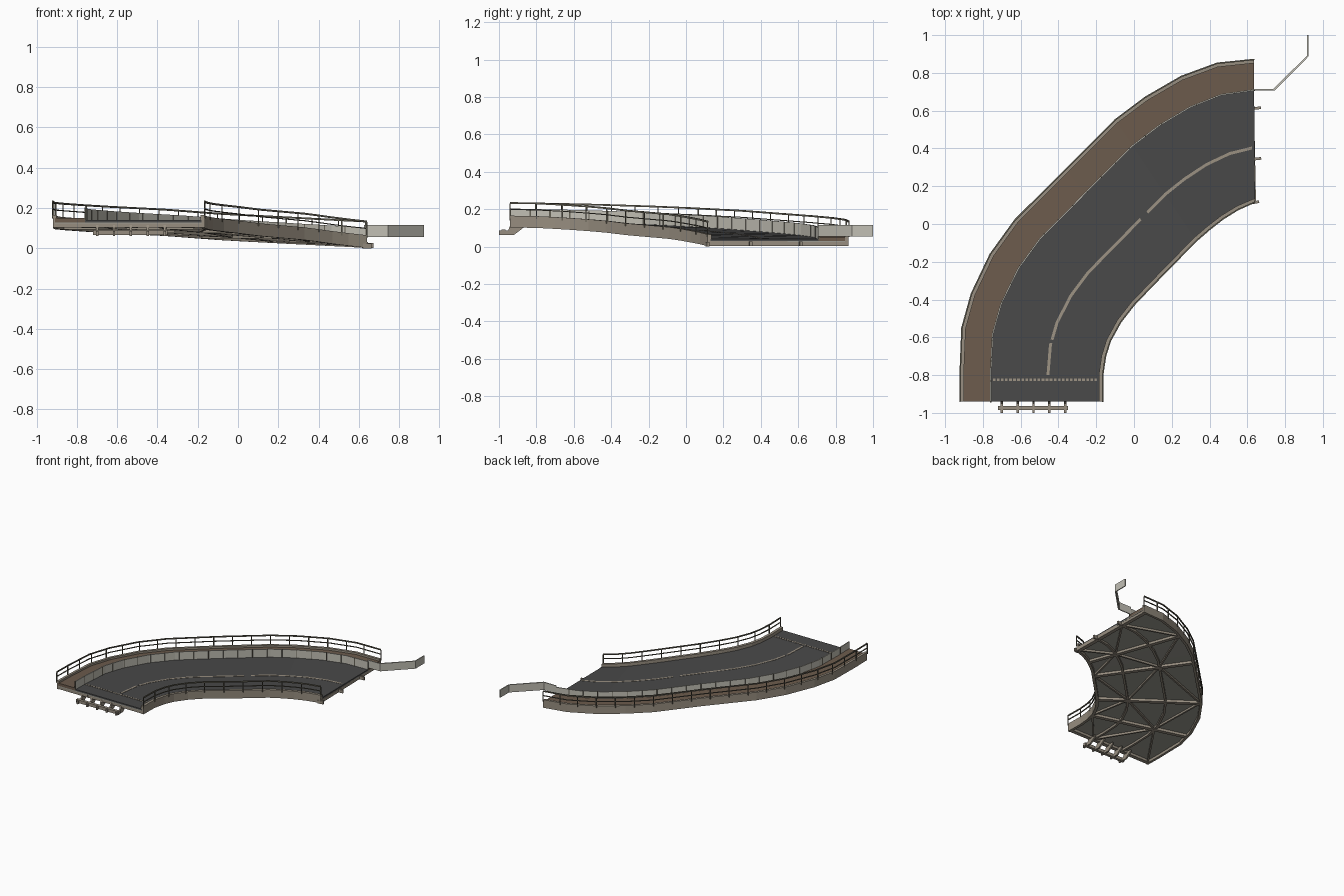
import bpy, bmesh, math
from mathutils import Vector

if "Cube" in bpy.data.objects:
    bpy.data.objects.remove(bpy.data.objects["Cube"])

def mat(name, r, g, b):
    m = bpy.data.materials.new(name)
    m.diffuse_color = (r, g, b, 1)
    m.use_nodes = True
    m.node_tree.nodes["Principled BSDF"].inputs["Base Color"].default_value = m.diffuse_color
    return m

ASPHALT = mat("asphalt", .066, .066, .066)
BROWN = mat("brown_walkway", .15, .105, .073)
TAN = mat("tan_concrete", .31, .27, .215)
RAIL = mat("dark_metal", .13, .12, .09)
PANEL = mat("pale_panel", .54, .525, .46)
UNDER = mat("grey_underside", .34, .335, .29)
PAINT = mat("road_paint", .33, .285, .225)

# plan of the curved deck: matching stations on the outer and inner edges
OUTER = [(-.92, -.94), (-.92, -.80), (-.91, -.55), (-.86, -.37), (-.76, -.16), (-.63, .02),
         (-.36, .29), (-.10, .55), (.06, .67), (.25, .78), (.44, .85), (.635, .87)]
INNER = [(-.165, -.94), (-.165, -.80), (-.15, -.70), (-.125, -.62), (-.07, -.52), (0, -.43),
         (.11, -.315), (.33, -.09), (.40, -.03), (.47, .025), (.55, .075), (.64, .115)]
N = len(OUTER) - 1
WALK = .787
mids = [(Vector(a) + Vector(b)) / 2 for a, b in zip(OUTER, INNER)]
cum = [0]
for a, b in zip(mids, mids[1:]):
    cum.append(cum[-1] + (b - a).length)
DROP = [.1 * (c / cum[-1]) ** 1.4 for c in cum]

def pos(s, f, z=0):
    """Point at station s, lateral fraction f (0 inner, 1 outer), height z above the sloping datum."""
    i = min(int(s), N - 1)
    k = s - i
    o = Vector(OUTER[i]).lerp(Vector(OUTER[i + 1]), k)
    n = Vector(INNER[i]).lerp(Vector(INNER[i + 1]), k)
    p = n.lerp(o, f)
    return Vector((p.x, p.y, z - DROP[i] * (1 - k) - DROP[i + 1] * k))

class Part:
    """Collects boxes and sweeps into one named object."""
    def __init__(self, name, material):
        self.name, self.m, self.v, self.f = name, material, [], []

    def rings(self, rings):
        b, n = len(self.v), len(rings[0])
        for r in rings:
            self.v += [tuple(p) for p in r]
        for i in range(len(rings) - 1):
            for j in range(n):
                k = (j + 1) % n
                self.f.append((b + i*n + j, b + i*n + k, b + (i+1)*n + k, b + (i+1)*n + j))
        self.f.append(tuple(b + j for j in reversed(range(n))))
        self.f.append(tuple(b + (len(rings) - 1) * n + j for j in range(n)))

    def strip(self, f0, f1, z0, z1, s0=0, s1=N):
        ss = [s0] + [i for i in range(N + 1) if s0 < i < s1] + [s1]
        self.rings([[pos(s, f0, z0), pos(s, f0, z1), pos(s, f1, z1), pos(s, f1, z0)] for s in ss])

    def bar(self, p, q, w, h):
        p, q = Vector(p), Vector(q)
        d = q - p
        if math.hypot(d.x, d.y) < 1e-5:
            side, up = Vector((w / 2, 0, 0)), Vector((0, h / 2, 0))
        else:
            side = Vector((-d.y, d.x, 0)).normalized() * w / 2
            up = Vector((0, 0, h / 2))
        self.rings([[c - side - up, c - side + up, c + side + up, c + side - up] for c in (p, q)])

    def build(self):
        me = bpy.data.meshes.new(self.name)
        me.from_pydata(self.v, [], self.f)
        bm = bmesh.new()
        bm.from_mesh(me)
        bmesh.ops.recalc_face_normals(bm, faces=bm.faces)
        bm.to_mesh(me)
        bm.free()
        me.materials.append(self.m)
        bpy.context.collection.objects.link(bpy.data.objects.new(self.name, me))

def stations(f, count):
    """Stations evenly spaced by length along lateral fraction f."""
    L = [0]
    for i in range(N):
        L.append(L[-1] + (pos(i + 1, f) - pos(i, f)).length)
    out = []
    for j in range(count + 1):
        t = L[-1] * j / count
        i = min(N - 1, max(k for k in range(N) if L[k] <= t + 1e-9))
        out.append(min(N, i + (t - L[i]) / (L[i + 1] - L[i])))
    return out

# deck slabs and the pale underside
p = Part("road_deck", ASPHALT); p.strip(.02, WALK, .129, .14); p.build()
p = Part("walkway", BROWN); p.strip(WALK, .985, .129, .15); p.build()
p = Part("deck_underside", UNDER); p.strip(.02, .985, .123, .129); p.build()

# edge beams
for name, f0, f1 in (("inner_edge_beam", 0, .028), ("outer_edge_beam", .975, 1)):
    p = Part(name, TAN); p.strip(f0, f1, .102, .165); p.build()

# cross girders, long girders and diagonals under the deck
p = Part("cross_girders", TAN)
cross = [.12, 2.6, 5, 6.7, 8.6, 10.9]
for s in cross:
    p.bar(pos(s, .01, .116), pos(s, .99, .116), .03, .026)
p.build()
p = Part("long_girders", TAN)
for f in (.3, .655):
    p.strip(f - .011, f + .011, .106, .127)
    e = pos(N, f, .114)
    p.bar(e - Vector((.02, 0, 0)), e + Vector((.035, .006, 0)), .014, .024)
e = pos(N, .01, .112)
p.bar(e - Vector((.02, .012, 0)), e + Vector((.022, -.004, 0)), .014, .024)
p.build()
p = Part("diagonal_braces", TAN)
for i, (a, b) in enumerate(zip(cross[:-1], cross[1:])):
    fs = (.02, .3, .655, .98)
    for j in range(3):
        u, v = (fs[j], fs[j + 1]) if (i + j) % 2 else (fs[j + 1], fs[j])
        p.bar(pos(a, u, .116), pos(b, v, .116), .013, .018)
p.build()

# railings with thin posts on the outer faces of the edge beams
for name, f, n in (("outer_railing", 1.001, 19), ("inner_railing", .001, 10)):
    p = Part(name, RAIL)
    for z, h in ((.233, .009), (.198, .005)):
        p.strip(f - .005, f + .005, z - h / 2, z + h / 2)
    for s in stations(f, n):
        p.bar(pos(s, f, .15), pos(s, f, .23), .006, .006)
    p.build()

# barrier wall between road and walkway, running on past the far end
p = Part("barrier_wall", PANEL)
p.strip(WALK - .005, WALK + .005, .14, .203)
q = Part("barrier_joints", RAIL)
for s in stations(WALK, 22):
    q.bar(pos(s, WALK, .14), pos(s, WALK, .203), .0085, .0085)
q.build()
ext = [(.63, .71), (.74, .71), (.921, .89), (.921, 1.0)]
p.rings([[Vector((x + a, y + b, z)) for a, b, z in
          ((-.004, c, .055), (-.004, c, .115), (.004, -c, .115), (.004, -c, .055))]
         for (x, y), c in zip(ext, (.004, .004, .002, 0))])
p.build()

# painted centre line and dashed stop line
p = Part("centre_line", PAINT)
for a, b in ((1, 2.1), (2.25, 6.45), (6.6, 10.9)):
    p.strip(.375, .395, .139, .1425, a, b)
p.build()
p = Part("stop_line", PAINT)
for i in range(26):
    f = .04 + i * .0285
    p.strip(f, f + .019, .139, .1425, .77, .87)
p.build()

# bracketed support bar at the near end
p = Part("near_end_brackets", TAN)
prof = [(-1, .062), (-.92, .062), (-.87, .1), (-.87, .115), (-.94, .115), (-.95, .086), (-1, .086)]
for i in range(5):
    x = -.7 + i * .084
    p.rings([[Vector((x + dx, y, z)) for y, z in prof] for dx in (-.006, .006)])
p.build()
p = Part("near_end_bar", TAN)
p.bar((-.72, -.975, .078), (-.35, -.975, .078), .022, .024)
p.build()
